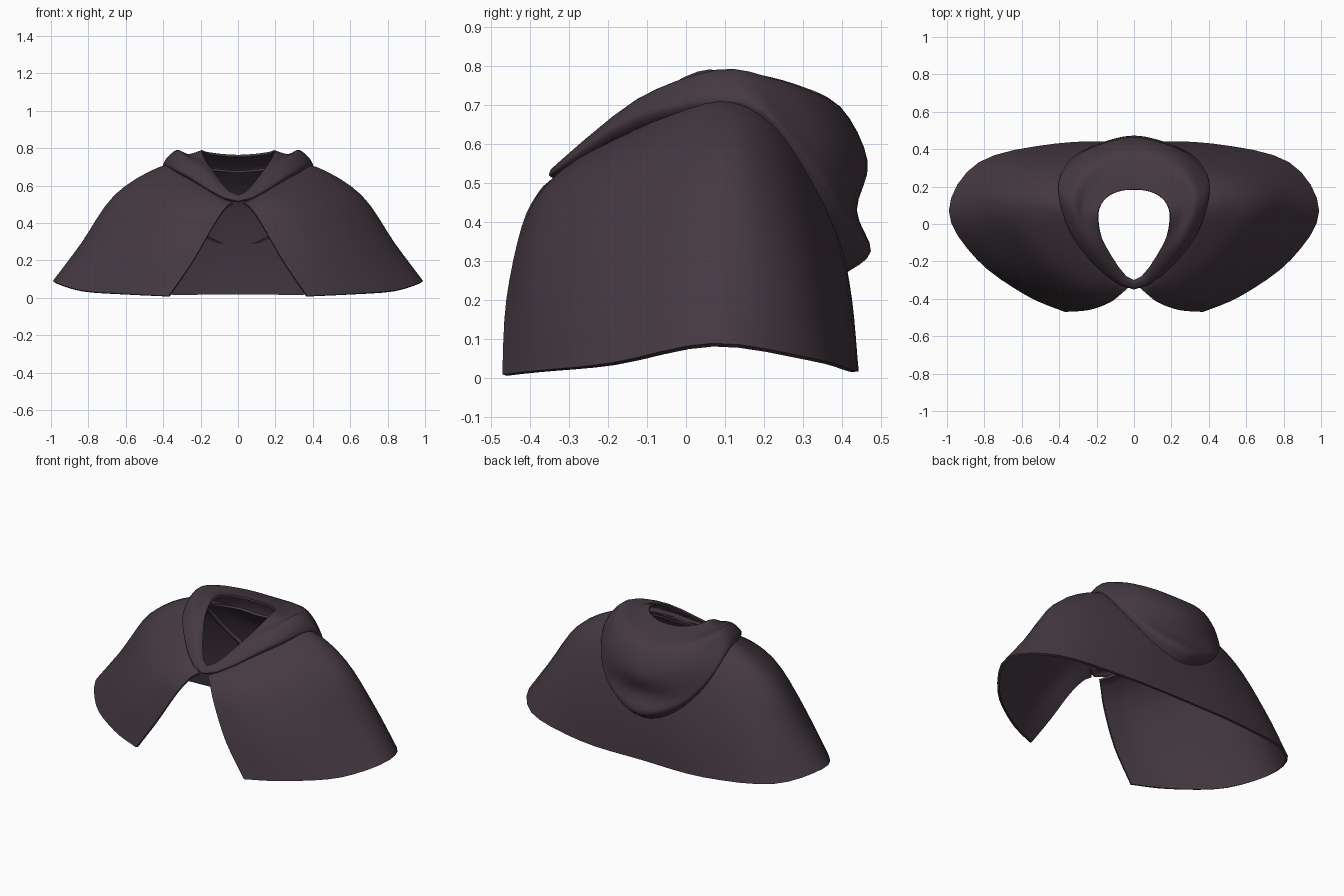
import bpy
from mathutils import Vector

old = bpy.data.objects.get("Cube")
if old:
    bpy.data.objects.remove(old, do_unlink=True)

COLOUR = (0.06, 0.041, 0.055, 1.0)
cloth = bpy.data.materials.new("dark plum cloth")
cloth.use_nodes = True
cloth.diffuse_color = COLOUR
shader = cloth.node_tree.nodes["Principled BSDF"]
shader.inputs["Base Color"].default_value = COLOUR
shader.inputs["Roughness"].default_value = 0.9


def spline(points, steps, closed=False):
    """Resample a smooth curve that passes through every control point."""
    count = len(points)

    def pick(index):
        if closed:
            return points[index % count]
        return points[max(0, min(count - 1, index))]

    result = []
    for i in range(count if closed else count - 1):
        a, b, c, d = (pick(i + k) for k in (-1, 0, 1, 2))
        for step in range(steps):
            t = step / steps
            result.append(b + (c - a) * (t / 2)
                          + (a * 2 - b * 5 + c * 4 - d) * (t * t / 2)
                          + (b * 3 - a - c * 3 + d) * (t ** 3 / 2))
    if not closed:
        result.append(points[-1].copy())
    return result


def mirrored(point):
    return Vector((-point.x, point.y, point.z))


def loft_cloth(name, seams, closed, thickness, steps=4):
    """Loft half a garment from its seams, mirror it and thicken it inward."""
    half = [[Vector(p) for p in seam] for seam in seams]
    # The centre back seam, and the centre front one if closed, is shared.
    other = half[1:-1] if closed else half[:-1]
    full = half + [[mirrored(p) for p in seam] for seam in reversed(other)]
    rings = [spline(list(ring), steps, closed) for ring in zip(*full)]
    columns = [spline(list(column), steps) for column in zip(*rings)]
    rows, total = len(columns[0]), len(columns)
    verts = [p for column in columns for p in column]
    faces = []
    for i in range(total if closed else total - 1):
        here, there = i * rows, (i + 1) % total * rows
        for j in range(rows - 1):
            faces.append((here + j, here + j + 1, there + j + 1, there + j))
    mesh = bpy.data.meshes.new(name)
    mesh.from_pydata(verts, [], faces)
    mesh.materials.append(cloth)
    obj = bpy.data.objects.new(name, mesh)
    bpy.context.collection.objects.link(obj)
    solid = obj.modifiers.new("cloth thickness", "SOLIDIFY")
    solid.thickness = thickness
    solid.offset = -1
    bpy.ops.object.select_all(action="DESELECT")
    obj.select_set(True)
    bpy.context.view_layer.objects.active = obj
    bpy.ops.object.modifier_apply(modifier=solid.name)
    bpy.ops.object.shade_smooth_by_angle(angle=0.9)
    return obj


# Cape: each seam runs from the neck down to the hem
opening_edge = [(.03, -.34, .51), (.07, -.375, .48), (.13, -.42, .39),
                (.24, -.46, .2), (.37, -.47, .01)]
front_seam = [(.1, -.25, .55), (.17, -.28, .56), (.28, -.36, .46),
              (.43, -.39, .25), (.58, -.38, .02)]
front_side_seam = [(.2, -.07, .66), (.32, -.09, .65), (.5, -.17, .52),
                   (.68, -.19, .28), (.84, -.19, .04)]
side_seam = [(.24, .06, .72), (.42, .09, .7), (.66, .08, .55),
             (.84, .08, .29), (.99, .07, .09)]
back_side_seam = [(.2, .15, .7), (.36, .21, .67), (.55, .24, .54),
                  (.71, .29, .29), (.83, .33, .05)]
back_seam = [(.11, .19, .69), (.2, .29, .6), (.28, .35, .46),
             (.36, .4, .24), (.42, .43, .02)]
centre_back = [(0, .2, .68), (0, .33, .55), (0, .39, .38),
               (0, .425, .2), (0, .44, .02)]
loft_cloth("cape", [opening_edge, front_seam, front_side_seam, side_seam,
                    back_side_seam, back_seam, centre_back], False, .014)

# Lowered hood: each seam runs from the neck lip over the roll to the tuck
hood_front = [(0, -.3, .55), (0, -.32, .55), (0, -.34, .54), (0, -.348, .53),
              (0, -.35, .52), (0, -.345, .515), (0, -.335, .51)]
hood_front_side = [(.15, -.12, .7), (.19, -.12, .715), (.23, -.13, .71),
                   (.27, -.13, .69), (.29, -.13, .67), (.285, -.12, .65),
                   (.26, -.1, .63)]
hood_side = [(.195, .03, .785), (.265, .05, .765), (.32, .08, .79),
             (.37, .11, .76), (.4, .14, .715), (.395, .15, .69),
             (.37, .13, .67)]
hood_back_side = [(.165, .125, .78), (.24, .17, .765), (.3, .23, .765),
                  (.35, .27, .68), (.37, .3, .59), (.36, .31, .54),
                  (.34, .28, .5)]
hood_back = [(.09, .173, .77), (.13, .25, .755), (.18, .35, .72),
             (.23, .4, .6), (.24, .405, .46), (.22, .415, .39),
             (.19, .37, .33)]
hood_centre = [(0, .185, .765), (0, .28, .745), (0, .395, .695),
               (0, .465, .555), (0, .437, .43), (0, .473, .325),
               (0, .41, .27)]
loft_cloth("lowered_hood", [hood_front, hood_front_side, hood_side,
                            hood_back_side, hood_back, hood_centre],
           True, .012)
